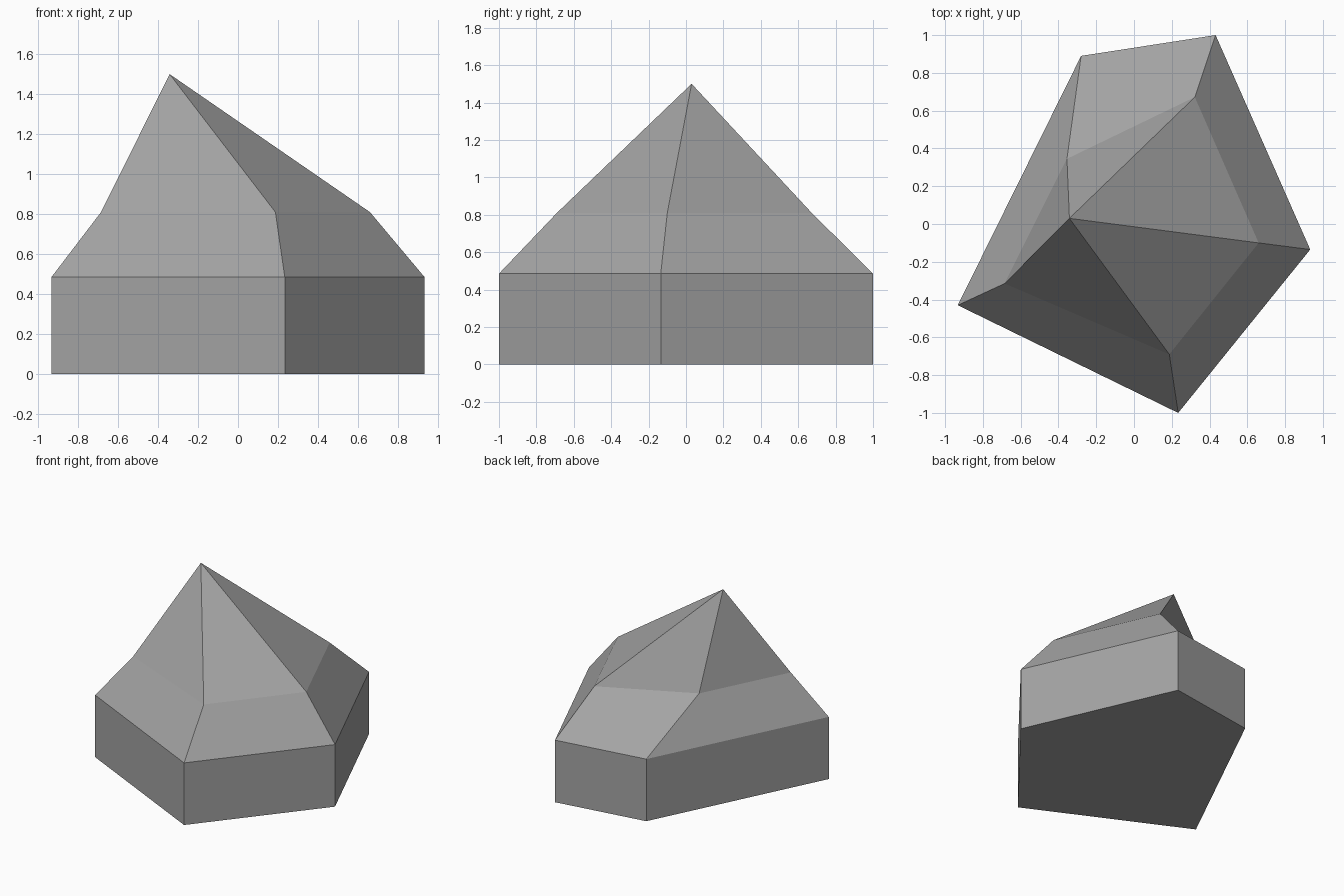
import bpy
import bmesh

cube = bpy.data.objects.get("Cube")
if cube:
    bpy.data.objects.remove(cube, do_unlink=True)

# Single stone grey
stone = bpy.data.materials.new("stone_grey")
stone.use_nodes = True
grey = (0.37, 0.37, 0.37, 1)
stone.diffuse_color = grey
stone.node_tree.nodes["Principled BSDF"].inputs["Base Color"].default_value = grey

# Five-sided outlines of the wall and the shoulder, counterclockwise
wall = [(-0.933, -0.43), (0.234, -1), (0.933, -0.135), (0.432, 1), (-0.28, 0.89)]
shoulder = [(-0.685, -0.315), (0.187, -0.69), (0.66, -0.1), (0.322, 0.672), (-0.355, 0.345)]
peak = (-0.342, 0.03, 1.5)

bm = bmesh.new()


def ring(outline, z):
    return [bm.verts.new((x, y, z)) for x, y in outline]


def bridge(low, high):
    for i in range(len(low)):
        j = (i + 1) % len(low)
        bm.faces.new((low[i], low[j], high[j], high[i]))


# Upright wall, sloping shoulder and pointed cap
base, rim, neck = ring(wall, 0), ring(wall, 0.485), ring(shoulder, 0.81)
bm.faces.new(base[::-1])
bridge(base, rim)
bridge(rim, neck)
tip = bm.verts.new(peak)
for i in range(len(neck)):
    bm.faces.new((neck[i], neck[(i + 1) % len(neck)], tip))

mesh = bpy.data.meshes.new("faceted_rock")
bm.to_mesh(mesh)
bm.free()
mesh.materials.append(stone)
rock = bpy.data.objects.new("faceted_rock", mesh)
bpy.context.collection.objects.link(rock)
